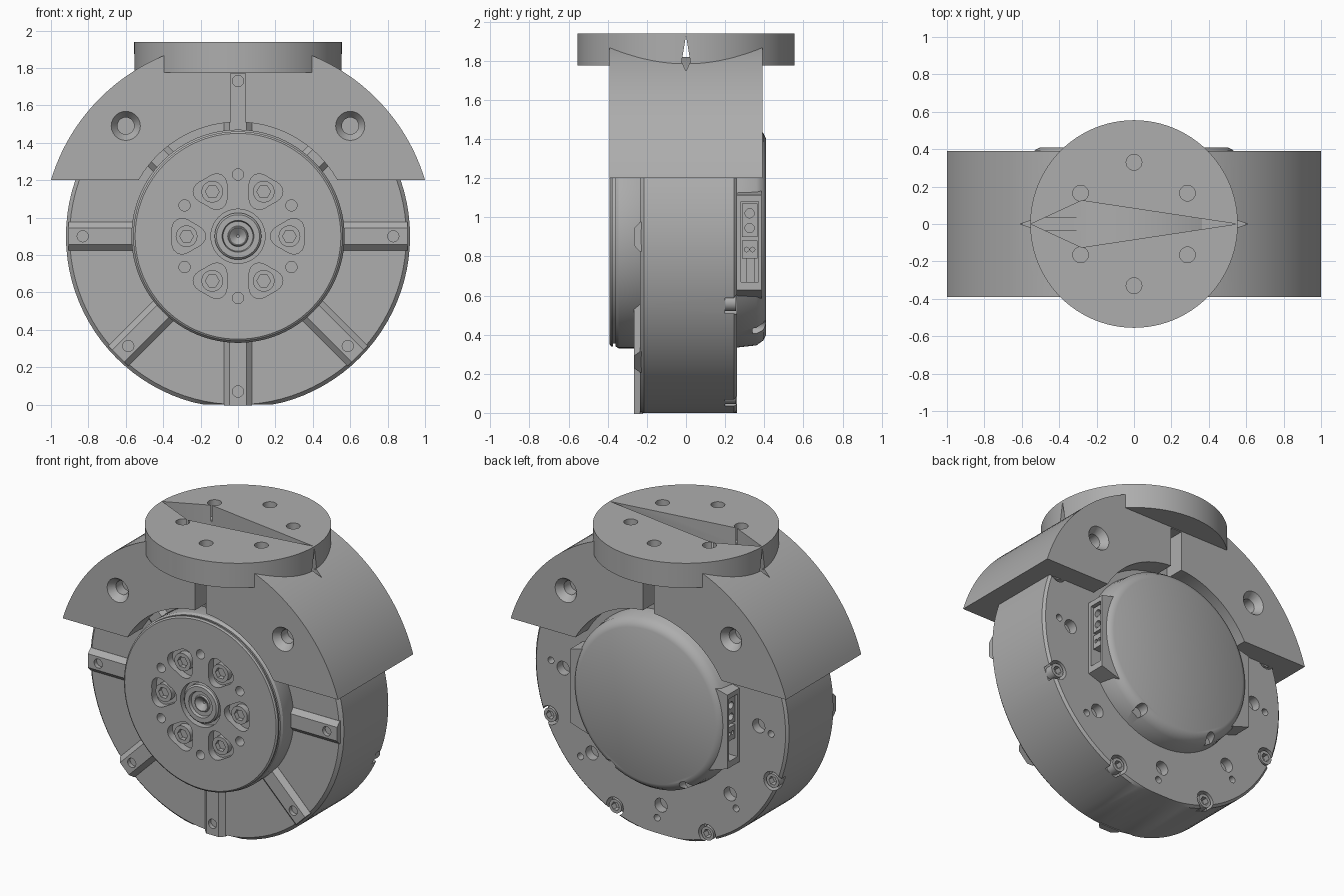
import bpy, bmesh, math
from mathutils import Vector

cube = bpy.data.objects.get("Cube")
if cube:
    bpy.data.objects.remove(cube)

AXIS_Z = 0.9  # height of the motor axis; all parts are built around it
TAU = math.tau

metal = bpy.data.materials.new("grey_metal")
metal.use_nodes = True
metal.diffuse_color = (0.42, 0.42, 0.42, 1)
metal.node_tree.nodes["Principled BSDF"].inputs["Base Color"].default_value = (0.42, 0.42, 0.42, 1)


def ring(r, y, cx=0, cz=0, n=24, turn=0):
    """Circle facing y; r may be a function of the angle."""
    pts = []
    for i in range(n):
        a = TAU * i / n
        rad = r(a) if callable(r) else r
        pts.append(Vector((cx + rad * math.cos(a + turn), y, cz + rad * math.sin(a + turn))))
    return pts


def flat_ring(r, z, cx=0, cy=0, n=24):
    return [Vector((p.x + cx, p.z + cy, z)) for p in ring(r, 0, n=n)]


def polar(r, deg):
    a = math.radians(deg)
    return r * math.cos(a), r * math.sin(a)


def box(x0, x1, y0, y1, z0, z1):
    return [[Vector(p) for p in ((x0, y0, z), (x1, y0, z), (x1, y1, z), (x0, y1, z))] for z in (z0, z1)]


def rod(r, y0, y1, cx=0, cz=0, n=24):
    return [ring(r, y0, cx, cz, n), ring(r, y1, cx, cz, n)]


def lathe(profile, cx=0, cz=0, n=96):
    return [ring(r, y, cx, cz, n) for r, y in profile]


def build(name, lofts):
    """Each loft is a list of matching rings, bridged and capped."""
    bm = bmesh.new()
    for rings in lofts:
        rows = [[bm.verts.new(p) for p in pts] for pts in rings]
        for a, b in zip(rows, rows[1:]):
            for i in range(len(a)):
                j = (i + 1) % len(a)
                bm.faces.new((a[i], a[j], b[j], b[i]))
        bm.faces.new(rows[0])
        bm.faces.new(rows[-1])
    bmesh.ops.recalc_face_normals(bm, faces=bm.faces)
    mesh = bpy.data.meshes.new(name)
    bm.to_mesh(mesh)
    bm.free()
    mesh.materials.append(metal)
    obj = bpy.data.objects.new(name, mesh)
    obj.location.z = AXIS_Z
    bpy.context.collection.objects.link(obj)
    return obj


def activate(obj):
    bpy.ops.object.select_all(action='DESELECT')
    obj.select_set(True)
    bpy.context.view_layer.objects.active = obj


def cut(obj, lofts):
    tool = build("cutter", lofts)
    tool.hide_render = True
    activate(obj)
    mod = obj.modifiers.new("cut", 'BOOLEAN')
    mod.operation, mod.solver, mod.object = 'DIFFERENCE', 'EXACT', tool
    bpy.ops.object.modifier_apply(modifier=mod.name)
    bpy.data.objects.remove(tool)


def screw(r, y_base, y_top, cx, cz):
    """Cap head with a hexagonal socket."""
    def hexagon(a):
        return 0.55 * r / math.cos((a % (TAU / 6)) - TAU / 12)
    deep = y_top + (y_base - y_top) * 0.6
    rings = [ring(r, y_base, cx, cz), ring(r, y_top, cx, cz)]
    return rings + [ring(hexagon, y_top, cx, cz), ring(hexagon, deep, cx, cz)]


eighths = [45 * k for k in range(8)]
rim_spots = [polar(0.875, d + 22.5) for d in eighths]

# Motor housing with a flat foot, rear bores and rim notches
housing_rings = lathe([(0.9, -0.235), (0.92, -0.215), (0.92, 0.245), (0.905, 0.26)])
for pts in housing_rings:
    for p in pts:
        p.z = max(p.z, -AXIS_Z)
housing = build("motor_housing", [housing_rings])
bores = [rod(0.045, 0.2, 0.3, *polar(0.71, d)) for d in eighths]
bores += [rod(0.022, 0.2, 0.3, *polar(0.8, d + 2)) for d in eighths]
bores += [rod(0.062, 0.2, 0.3, *s) for s in rim_spots]
cut(housing, bores)
build("rim_screws", [screw(0.045, 0.19, 0.255, *s) for s in rim_spots])

# Radial ribs on the front face
section = [(-0.075, -0.22), (-0.075, -0.236), (-0.045, -0.265),
           (0.045, -0.265), (0.075, -0.236), (0.075, -0.22)]
ribs = []
for d in eighths:
    out, side = Vector((*polar(1, d), 0)).xzy, Vector((*polar(1, d + 90), 0)).xzy
    ribs.append([[out * r + side * s + Vector((0, y, 0)) for s, y in section] for r in (0.5, 0.905)])
rib_obj = build("front_ribs", ribs)
cut(rib_obj, [rod(0.03, -0.3, -0.238, *polar(0.83, d)) for d in eighths])

# Output rotor with screw pockets
rotor = build("output_rotor", [lathe([
    (0.56, -0.2), (0.57, -0.22), (0.57, -0.345), (0.56, -0.36), (0.545, -0.36),
    (0.545, -0.372), (0.56, -0.372), (0.56, -0.383), (0.55, -0.39)])])
pockets = []
for k in range(6):
    spot = polar(0.275, 60 * k)
    shape = [ring(lambda a: 0.09 + 0.012 * math.cos(3 * a), y, *spot, 30, TAU * k / 6 + math.pi)
             for y in (-0.34, -0.42)]
    pockets += [shape, rod(0.03, -0.3, -0.42, *polar(0.33, 60 * k + 30))]
pockets.append(rod(0.145, -0.35, -0.42, n=48))
cut(rotor, pockets)
build("rotor_screws", [screw(0.058, -0.33, -0.38, *polar(0.275, 60 * k)) for k in range(6)])
build("rotor_hub", [lathe([(0.125, -0.34), (0.125, -0.38), (0.115, -0.39), (0.085, -0.39), (0.08, -0.37),
                           (0.055, -0.37), (0.05, -0.38), (0.045, -0.38), (0.008, -0.35)], n=48)])

# Rear cover with a connector port on each side
cover = build("rear_cover", [lathe([(0.57, 0.25), (0.565, 0.27), (0.555, 0.36), (0.53, 0.395), (0.5, 0.41)])])
frames, wells, plugs, pins = [], [], [], []
for s in (-1, 1):
    outer, inner = s * 0.57, s * 0.47
    frames.append([[Vector((s * 0.42, y, z)), Vector((outer, y, z * 0.85)), Vector((outer, 0.26, z * 0.85)),
                    Vector((s * 0.42, 0.26, z))] for y, z in ((0.385, -0.32), (0.385, 0.25))])
    wells.append(box(*sorted((inner, s * 0.7)), 0.28, 0.37, -0.23, 0.18))
    for z0, z1 in ((0.0, 0.17), (-0.11, -0.02)):
        plugs.append(box(*sorted((s * 0.45, s * 0.555)), 0.285, 0.365, z0, z1))
    plugs.append(box(*sorted((s * 0.45, s * 0.51)), 0.31, 0.35, -0.23, -0.11))
    for y, z, r in ((0.325, 0.045, 0.024), (0.325, 0.12, 0.024), (0.31, -0.065, 0.012), (0.34, -0.065, 0.012)):
        pins.append([[Vector((x, y + p.x, z + p.z)) for p in ring(r, 0, n=12)] for x in (s * 0.52, s * 0.6)])
port = build("port_frames", frames)
cut(port, wells)
cut(cover, wells + [rod(0.035, 0.34, 0.5, *polar(0.535, d)) for d in (-60, -120)])
plug_obj = build("port_connectors", plugs)
cut(plug_obj, pins)

# Saddle bracket hugging the upper housing
def arc(r, height, steps, sign):
    start = math.asin(height / r)
    angles = [start + (math.pi - 2 * start) * i / steps for i in range(steps + 1)]
    return [(r * math.cos(a), r * math.sin(a)) for a in angles[::sign]]

outline = arc(1.044, 0.3, 64, 1) + arc(0.61, 0.3, 48, -1)
bracket = build("saddle_bracket", [[[Vector((x, y, z)) for x, z in outline] for y in (-0.39, 0.39)]])
bracket_cuts = [box(-0.04, 0.04, -0.5, 0.5, 0.4, 0.87),
                [flat_ring(0.55, z, n=96) for z in (0.875, 1.2)]]
for sx in (-1, 1):
    for sy in (-1, 1):
        sink = ((0.084, 0.41), (0.078, 0.39), (0.045, 0.345), (0.045, 0.28))
        bracket_cuts.append([ring(r, sy * y, sx * 0.6, 0.59) for r, y in sink])
for group in bracket_cuts:
    cut(bracket, [group])
tips = [(0.61, 0), (0.5, 0.035), (-0.5, 0.035), (-0.61, 0), (-0.5, -0.035), (0.5, -0.035)]
cut(bracket, [[[Vector((x, y, z)) for x, y in tips] for z in (0.845, 0.95)]])

# Round mounting plate with bolt holes and a pointed slit
plate = build("mounting_plate", [[flat_ring(0.555, z, n=96) for z in (0.876, 1.038)]])
cut(plate, [[flat_ring(0.042, z, *polar(0.33, 60 * k + 30)) for z in (0.93, 1.2)] for k in range(6)])
diamond = [(-0.55, 0), (-0.28, -0.125), (0.55, 0), (-0.28, 0.125)]
cut(plate, [[[Vector((x, y, z)) for x, y in diamond] for z in (0.8, 1.2)]])
wedge = [(-0.028, 0.86), (0.028, 0.86), (0, 1.03)]
cut(plate, [[[Vector((x, y, z)) for y, z in wedge] for x in (-0.7, 0.7)]])

# Smooth round walls, keep hard edges
for obj in bpy.context.scene.objects:
    if obj.type == 'MESH':
        activate(obj)
        bpy.ops.object.shade_smooth_by_angle(angle=math.radians(30))
